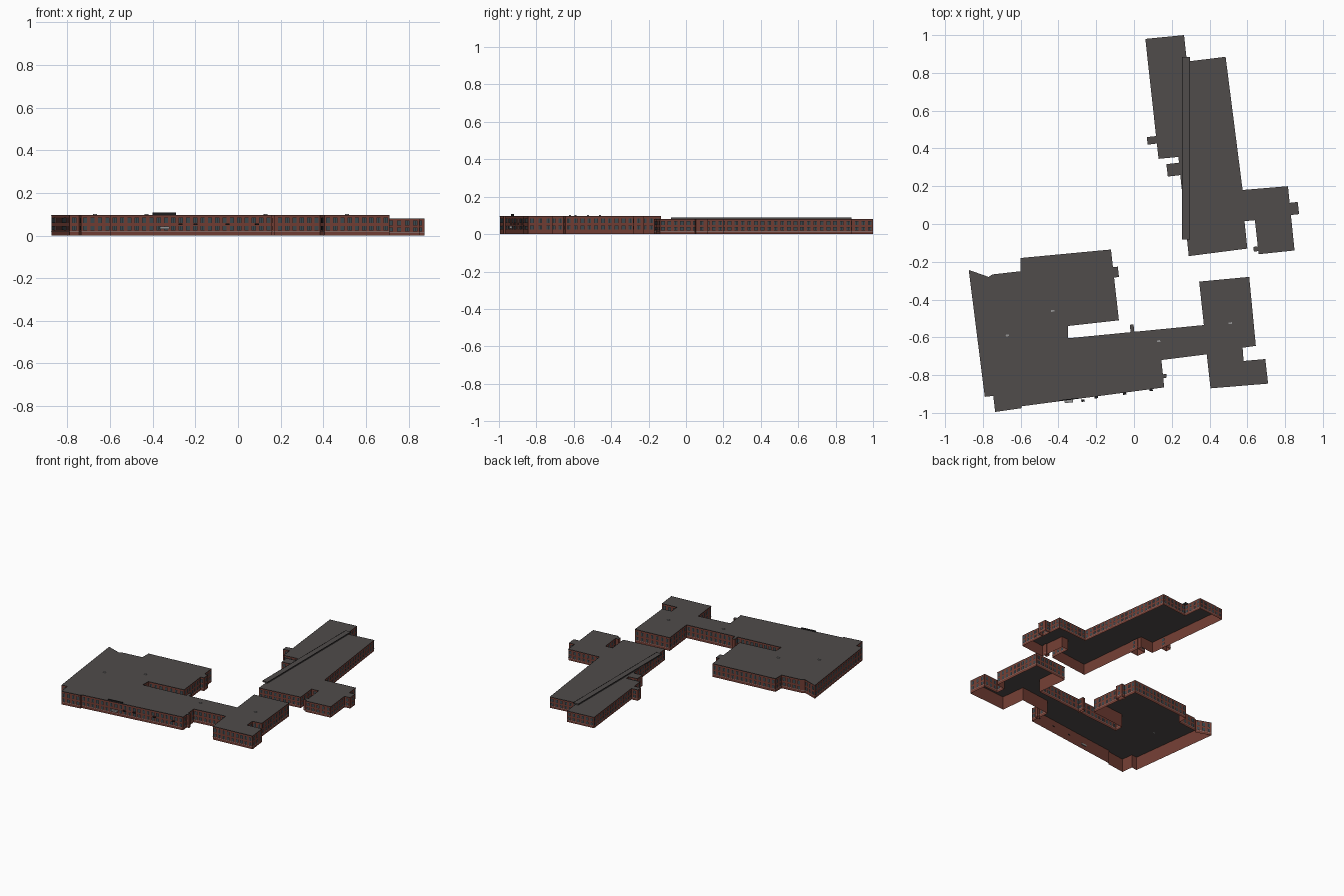
import bpy, bmesh, math
from mathutils import Vector, Matrix

cube = bpy.data.objects.get("Cube")
if cube:
    bpy.data.objects.remove(cube, do_unlink=True)


def material(name, colour):
    m = bpy.data.materials.new(name)
    m.use_nodes = True
    rgba = (*colour, 1)
    m.diffuse_color = rgba
    m.node_tree.nodes["Principled BSDF"].inputs["Base Color"].default_value = rgba
    return m


brick = material("red brick", (0.17, 0.048, 0.034))
roofing = material("dark roofing", (0.08, 0.072, 0.07))
glass = material("window glass", (0.045, 0.065, 0.075))
trim = material("black trim", (0.012, 0.012, 0.013))
metal = material("grey metal", (0.3, 0.3, 0.3))

TURN = math.radians(6.5)
BAY = 0.034


def make_object(name, bm, *mats):
    mesh = bpy.data.meshes.new(name)
    bm.to_mesh(mesh)
    bm.free()
    for m in mats:
        mesh.materials.append(m)
    obj = bpy.data.objects.new(name, mesh)
    bpy.context.collection.objects.link(obj)
    return obj


def edges_of(outline):
    return zip(outline, outline[1:] + outline[:1])


def shell(name, outline, height):
    """Hollow walls with a flat roof, open underneath."""
    bm = bmesh.new()
    low = [bm.verts.new((x, y, 0)) for x, y in outline]
    high = [bm.verts.new((x, y, height)) for x, y in outline]
    for i in range(len(outline)):
        j = (i + 1) % len(outline)
        bm.faces.new((low[i], low[j], high[j], high[i]))
    roof = bm.faces.new(high)
    roof.material_index = 1
    return make_object(name, bm, brick, roofing)


def plate(bm, a, b, start, end, z0, z1, out, mat):
    """Upright panel along wall a-b, lying just outside it."""
    along = (b - a).normalized()
    shift = Vector((along.y, -along.x)) * out
    p, q = a + along * start + shift, a + along * end + shift
    corners = [(p, z0), (q, z0), (q, z1), (p, z1)]
    face = bm.faces.new([bm.verts.new((c.x, c.y, z)) for c, z in corners])
    face.material_index = mat


def facade(name, outline, height):
    """Two storeys of framed windows, sill line and dark coping."""
    bm = bmesh.new()
    storeys = [(0.24, 0.47), (0.6, 0.87)]
    for a, b in edges_of([Vector(p) for p in outline]):
        length = (b - a).length
        plate(bm, a, b, 0, length, height * 0.965, height, 0.001, 1)
        plate(bm, a, b, 0, length, height * 0.19, height * 0.21, 0.001, 2)
        bays = int(length / BAY)
        for i in range(bays):
            centre = (i + 0.5) * length / bays
            for lo, hi in storeys:
                z0, z1 = lo * height, hi * height
                plate(bm, a, b, centre - 0.01, centre + 0.01, z0, z1, 0.001, 1)
                for side in (-1, 1):
                    mid = centre + side * 0.0045
                    plate(bm, a, b, mid - 0.0038, mid + 0.0038,
                          z0 + 0.0015, z1 - 0.0015, 0.0018, 0)
    return make_object(name, bm, glass, trim, metal)


def building(name, outline, height):
    # Outlines are listed clockwise; reverse so that walls face outward
    outline = outline[::-1]
    shell(name + "_walls_and_roof", outline, height)
    facade(name + "_windows", outline, height)


def turned_rect(x, y, w, d):
    """Clockwise rectangle turned to the site's grid."""
    rot = Matrix.Rotation(TURN, 2)
    corners = [(-w, -d), (-w, d), (w, d), (w, -d)]
    return [tuple(Vector((x, y)) + rot @ Vector(c) / 2) for c in corners]


def box(name, x, y, z, w, d, h, mat, angle=TURN):
    bm = bmesh.new()
    place = (Matrix.Translation((x, y, z + h / 2)) @ Matrix.Rotation(angle, 4, "Z")
             @ Matrix.Diagonal((w, d, h, 1)))
    bmesh.ops.create_cube(bm, size=1, matrix=place)
    return make_object(name, bm, mat)


# Main blocks
front_outline = [
    (-.875, -.243), (-.77, -.28), (-.75, -.267), (-.6, -.25), (-.6, -.18),
    (-.122, -.135), (-.08, -.51), (-.35, -.54), (-.35, -.605), (.37, -.535),
    (.345, -.305), (.61, -.28), (.645, -.645), (.575, -.655), (.58, -.725),
    (.695, -.715), (.71, -.845), (.405, -.87), (.385, -.69), (.145, -.72),
    (.16, -.865), (-.595, -.965), (-.595, -.975), (-.735, -.995),
    (-.745, -.91), (-.79, -.915)]
rear_outline = [
    (.06, .98), (.265, 1), (.28, .86), (.485, .885), (.575, .18), (.815, .2),
    (.85, -.14), (.66, -.16), (.64, .02), (.585, .015), (.6, -.13),
    (.29, -.17), (.235, .355), (.13, .345)]
FRONT_H, REAR_H = 0.097, 0.08
building("front_block", front_outline, FRONT_H)
building("rear_block", rear_outline, REAR_H)

# Small porches and stair towers against the walls
porches = [
    ("north_porch", -.1, -.255, .035, .055, FRONT_H),
    ("link_porch", -.01, -.555, .02, .045, FRONT_H),
    ("south_porch", .16, -.805, .025, .02, FRONT_H),
    ("west_porch", .095, .443, .05, .04, REAR_H),
    ("west_tower", .21, .288, .07, .066, REAR_H),
    ("east_porch", .848, .082, .045, .065, REAR_H),
    ("yard_porch", .648, -.132, .03, .025, REAR_H)]
for name, x, y, w, d, h in porches:
    building(name, turned_rect(x, y, w, d), h)

# Raised strip along the rear roof
box("roof_strip", .275, .402, REAR_H, .04, .966, .009, roofing, 0)
for side in (-1, 1):
    box("roof_strip_edge", .275 + side * .02, .402, REAR_H + .006,
        .002, .966, .0035, trim, 0)

# Roof vents
for x, y in [(-.67, -.59), (-.43, -.46), (.13, -.62), (.51, -.525)]:
    box("roof_vent", x, y, FRONT_H, .018, .009, .005, metal)

# Street-side canopies and wall lamps on the south wall
box("entrance_canopy", -.345, -.937, .03, .045, .018, .012, metal)
for x, y in [(-.27, -.935), (-.2, -.917), (-.05, -.898), (.09, -.878)]:
    box("wall_canopy", x, y, .05, .018, .012, .006, trim)

# Blank sign rail above the entrance
box("sign_rail", -.345, -.928, FRONT_H, .11, .003, .01, trim)
